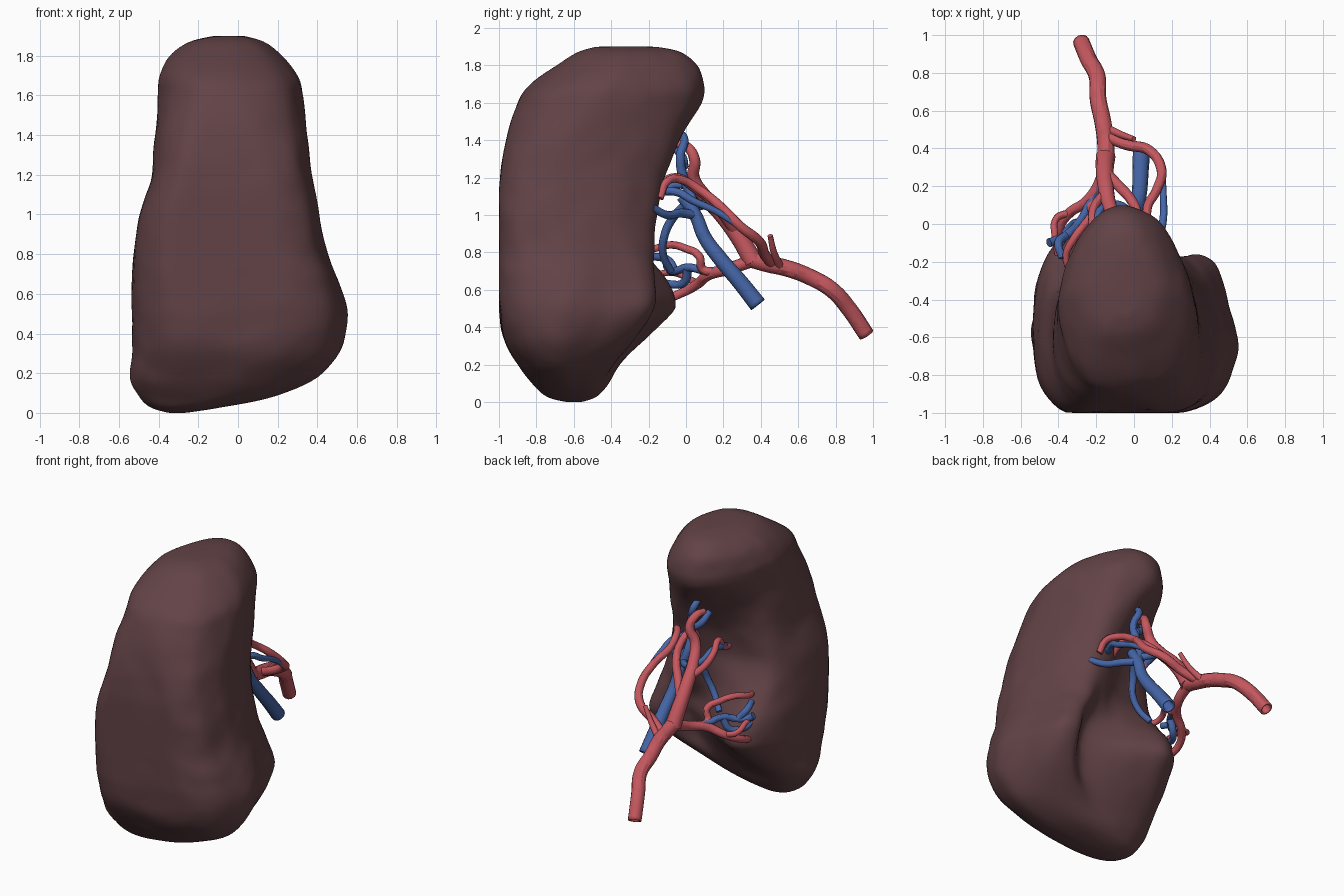
import bpy, bmesh, math
from mathutils import Vector, noise

def material(name, col):
    m = bpy.data.materials.new(name)
    m.diffuse_color = (*col, 1)
    return m

FLESH = material("dark maroon", (0.122, 0.055, 0.061))
RED = material("artery red", (0.56, 0.098, 0.115))
BLUE = material("vein blue", (0.061, 0.133, 0.39))

def catmull(a, b, c, d, t):
    return 0.5 * (2*b + (c - a)*t + (2*a - 5*b + 4*c - d)*t*t + (3*b - a - 3*c + d)*t**3)

# Normalised cross-sections: x in -1..1, y from front 0 to back 1
BASE = [(0, 0), (.4, .03), (.75, .12), (.95, .3), (1, .45), (.88, .63), (.68, .78), (.42, .88),
        (.1, .95), (-.3, .99), (-.64, .95), (-.89, .82), (-1, .6), (-.97, .4), (-.78, .18), (-.4, .04)]
EGG = [(0, 0), (.4, .03), (.75, .12), (.95, .3), (1, .45), (.88, .63), (.68, .8), (.42, .94),
       (.05, 1), (-.3, .98), (-.62, .87), (-.84, .72), (-.97, .55), (-1, .4), (-.84, .17), (-.52, .03)]
LOBED = [(0, 0), (.48, 0), (.81, .08), (.95, .22), (1, .38), (.91, .6), (.79, .83), (.56, .88),
         (.34, .73), (.03, .8), (-.3, .92), (-.6, 1), (-.86, .9), (-1, .6), (-.97, .22), (-.66, 0)]
HOLLOW = [(0, 0), (.5, 0), (.85, .08), (.97, .25), (1, .42), (.93, .65), (.78, .84), (.52, .97),
          (.23, .97), (0, .88), (-.3, .83), (-.6, .8), (-.87, .72), (-1, .5), (-.96, .18), (-.67, 0)]
SHAPES = [BASE, LOBED, HOLLOW, EGG]

# z, left, right, front, back, shape position
ROWS = [(0, -.35, -.27, -.64, -.56, 0), (.025, -.43, -.1, -.74, -.48, 0), (.08, -.49, .17, -.81, -.42, .05),
        (.18, -.55, .4, -.885, -.34, .25), (.33, -.54, .52, -.965, -.19, .75), (.5, -.53, .55, -.99, -.06, 1),
        (.65, -.53, .51, -1, -.07, 1.15), (.8, -.52, .45, -1, -.11, 1.6), (1, -.49, .41, -1, -.14, 2),
        (1.2, -.435, .37, -.99, -.1, 2.1), (1.4, -.42, .35, -.96, -.02, 2.45), (1.6, -.4, .33, -.9, .08, 3),
        (1.7, -.39, .3, -.83, .095, 3), (1.8, -.34, .22, -.69, .055, 3), (1.87, -.24, .13, -.58, -.03, 3),
        (1.9, -.12, .03, -.48, -.17, 3)]

def section(row, n):
    z, xl, xr, yf, yb, s = row
    i = max(0, min(2, int(s)))
    f = s - i
    pts = [((1-f)*a[0] + f*b[0], (1-f)*a[1] + f*b[1]) for a, b in zip(SHAPES[i], SHAPES[i+1])]
    out, k = [], len(pts)
    for j in range(n):
        u = j * k / n
        m, t = int(u), u - int(u)
        x, y = [catmull(*(pts[(m+o) % k][c] for o in (-1, 0, 1, 2)), t) for c in (0, 1)]
        v = Vector(((xl+xr)/2 + x*(xr-xl)/2, yf + y*(yb-yf), z))
        # gentle lumps on the sides
        w = noise.noise(v * 4.5) * .01 + noise.noise(v * 9) * .006
        d = Vector((v.x + .03, v.y + .55, 0))
        v += d.normalized() * w * min(1, d.length * 3)
        v.y = max(v.y, -1)
        out.append(v)
    return out

# Organ body lofted from the sections
def build_body(n=96, steps=6):
    bm = bmesh.new()
    rings = []
    last = len(ROWS) - 1
    for q in range(last * steps + 1):
        i = min(q // steps, last - 1)
        t = q / steps - i
        idx = [max(0, min(last, i + o)) for o in (-1, 0, 1, 2)]
        row = [catmull(*(ROWS[k][c] for k in idx), t) for c in range(6)]
        row[5] = max(0, min(3, row[5]))
        rings.append([bm.verts.new(p) for p in section(row, n)])
    for a, b in zip(rings, rings[1:]):
        for j in range(n):
            bm.faces.new((a[j], a[(j+1) % n], b[(j+1) % n], b[j]))
    for ring in (rings[0], rings[-1]):
        c = bm.verts.new(sum((v.co for v in ring), Vector()) / n)
        for j in range(n):
            bm.faces.new((ring[j], ring[(j+1) % n], c))
    bmesh.ops.smooth_vert(bm, verts=bm.verts[:], factor=.5, use_axis_x=True, use_axis_y=True, use_axis_z=False)
    bmesh.ops.recalc_face_normals(bm, faces=bm.faces[:])
    me = bpy.data.meshes.new("spleen_body")
    bm.to_mesh(me)
    bm.free()
    me.materials.append(FLESH)
    me.polygons.foreach_set("use_smooth", [True] * len(me.polygons))
    bpy.context.collection.objects.link(bpy.data.objects.new("spleen_body", me))

build_body()

# Tapered vessel along a smooth path
def vessel(name, mat, r0, r1, pts, open_end=False):
    cu = bpy.data.curves.new(name, 'CURVE')
    cu.dimensions = '3D'
    cu.bevel_depth = 1
    cu.bevel_resolution = 4
    cu.resolution_u = 8
    cu.use_fill_caps = not open_end
    sp = cu.splines.new('BEZIER')
    sp.bezier_points.add(len(pts) - 1)
    for i, (bp, p) in enumerate(zip(sp.bezier_points, pts)):
        bp.co = p
        bp.handle_left_type = bp.handle_right_type = 'AUTO'
        bp.radius = r0 + (r1 - r0) * i / (len(pts) - 1)
    cu.materials.append(mat)
    ob = bpy.data.objects.new(name, cu)
    bpy.context.collection.objects.link(ob)
    bpy.ops.object.select_all(action='DESELECT')
    bpy.context.view_layer.objects.active = ob
    ob.select_set(True)
    bpy.ops.object.convert(target='MESH')
    ob = bpy.context.object
    bpy.ops.object.shade_smooth_by_angle()
    if open_end:
        ob.modifiers.new("wall", 'SOLIDIFY').thickness = .012

# Arteries
vessel("artery_trunk", RED, .044, .046, [(-.28, .965, .36), (-.24, .87, .5), (-.195, .78, .6), (-.19, .66, .67),
       (-.165, .54, .715), (-.15, .43, .74), (-.15, .33, .77)], True)
vessel("artery_upper", RED, .052, .02, [(-.15, .36, .75), (-.155, .29, .87), (-.15, .2, .99), (-.13, .1, 1.1),
       (-.1, .04, 1.2), (-.06, .045, 1.3), (-.08, 0, 1.37), (-.1, -.06, 1.38)])
vessel("artery_middle", RED, .03, .02, [(-.14, .26, .92), (-.08, .2, 1.0), (-.01, .12, 1.09), (.02, .04, 1.15),
       (.02, -.05, 1.2), (.03, -.12, 1.18), (.03, -.2, 1.12)])
vessel("artery_right", RED, .03, .02, [(-.14, .46, .74), (-.04, .42, .79), (.08, .39, .86), (.145, .29, .94),
       (.12, .18, 1.05), (.07, .08, 1.13), (.09, -.03, 1.19), (.14, -.1, 1.18), (.17, -.14, 1.09)])
vessel("artery_stub", RED, .022, .014, [(-.13, .5, .73), (-.06, .47, .8), (0, .45, .89)])
vessel("artery_lower", RED, .034, .02, [(-.15, .34, .75), (-.18, .22, .71), (-.25, .12, .68), (-.34, .06, .63),
       (-.39, -.01, .59), (-.4, -.12, .55), (-.38, -.2, .55)])
vessel("artery_lower_loop", RED, .024, .018, [(-.21, .18, .7), (-.23, .09, .71), (-.21, .07, .78), (-.26, 0, .82),
       (-.32, -.08, .84), (-.36, -.17, .82), (-.34, -.25, .8)])
vessel("artery_left", RED, .024, .018, [(-.15, .17, 1.02), (-.21, .09, 1.09), (-.22, .01, 1.15), (-.2, -.07, 1.2),
       (-.2, -.13, 1.13), (-.18, -.22, 1.1)])
vessel("artery_hook", RED, .02, .016, [(-.34, .06, .63), (-.41, .03, .65), (-.42, -.06, .69), (-.4, -.18, .68)])

# Veins
vessel("vein_trunk", BLUE, .046, .032, [(.04, .385, .52), (.035, .29, .64), (.03, .18, .77), (.02, .1, .88),
       (.01, .05, 1.0), (0, -.02, 1.1)], True)
vessel("vein_upper", BLUE, .03, .02, [(.01, .05, .99), (-.03, .02, 1.12), (-.03, -.02, 1.22), (-.02, -.03, 1.32),
       (-.05, -.01, 1.41), (-.06, -.05, 1.45)])
vessel("vein_upper_twig", BLUE, .024, .02, [(-.03, -.01, 1.26), (-.1, -.02, 1.31), (-.13, -.08, 1.38)])
vessel("vein_right", BLUE, .026, .02, [(.01, .05, 1.0), (.07, -.03, 1.01), (.15, -.1, 1.0), (.21, -.18, 1.04)])
vessel("vein_right_long", BLUE, .016, .024, [(.15, .27, .95), (.155, .16, 1.02), (.155, .03, 1.08), (.14, -.04, 1.12),
       (.1, -.14, 1.13)])
vessel("vein_left", BLUE, .024, .018, [(0, .03, 1.04), (-.08, .1, 1.06), (-.17, .08, 1.1), (-.2, -.02, 1.16),
       (-.2, -.12, 1.14), (-.16, -.22, 1.1)])
vessel("vein_descending", BLUE, .024, .02, [(0, 0, 1.06), (-.06, -.08, .97), (-.09, -.12, .87), (-.14, -.12, .78),
       (-.2, -.08, .7)])
vessel("vein_lower", BLUE, .02, .024, [(-.18, .22, .72), (-.23, .12, .7), (-.29, .01, .72), (-.36, -.06, .7),
       (-.42, -.09, .71), (-.45, -.1, .73)])
vessel("vein_lower_twig", BLUE, .024, .02, [(-.29, .01, .71), (-.33, -.01, .64), (-.38, -.08, .63), (-.4, -.18, .66)])
vessel("vein_lower_hook", BLUE, .024, .02, [(-.36, -.06, .7), (-.4, -.1, .76), (-.38, -.18, .78)])
